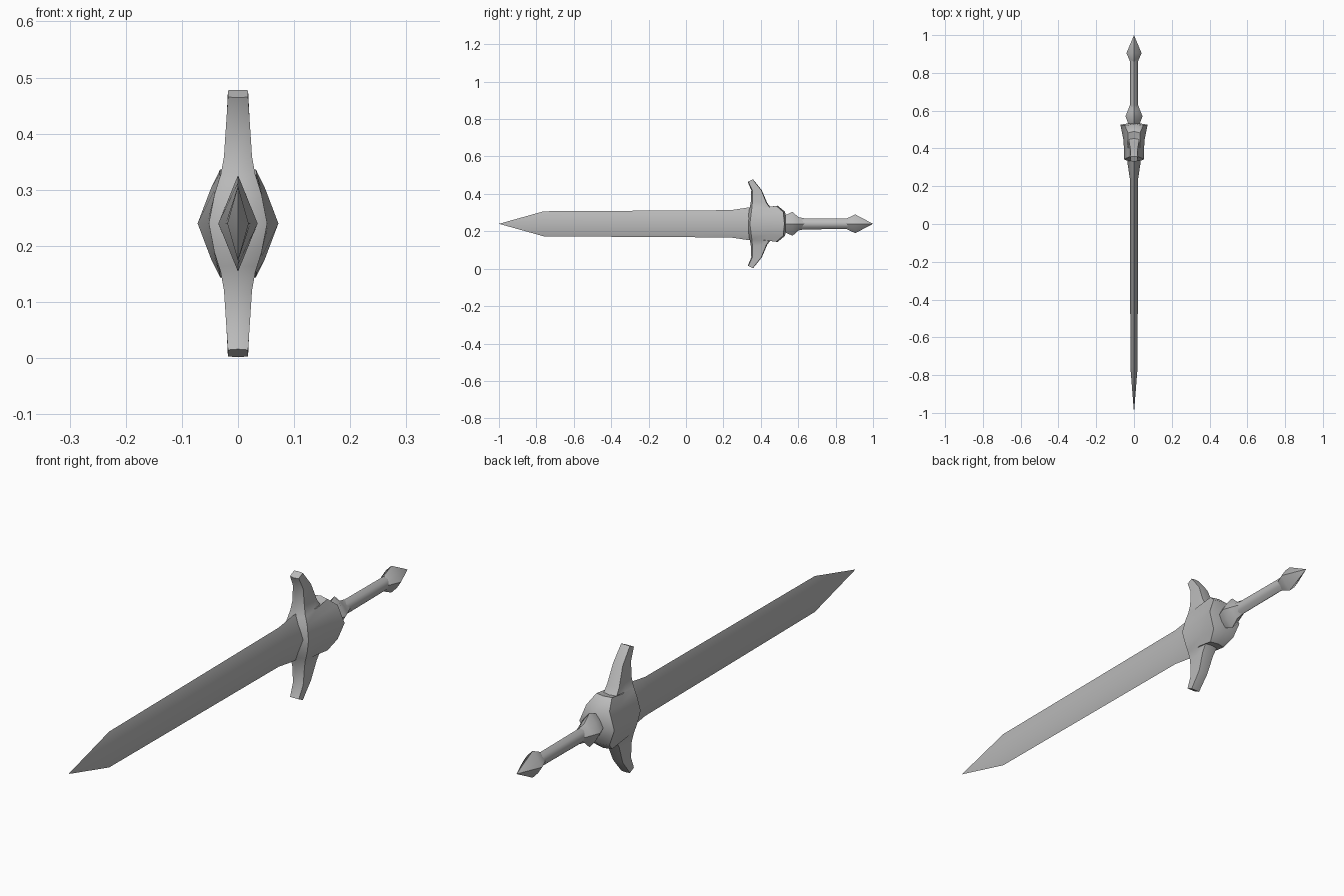
import bpy, bmesh, math
from mathutils import Vector

AXIS_Z = 0.24  # height of the sword's long axis

if "Cube" in bpy.data.objects:
    bpy.data.objects.remove(bpy.data.objects["Cube"], do_unlink=True)

steel = bpy.data.materials.new("plain_grey_steel")
steel.use_nodes = True
GREY = (0.5, 0.5, 0.5, 1)
steel.diffuse_color = GREY
steel.node_tree.nodes["Principled BSDF"].inputs["Base Color"].default_value = GREY


def loft(name, rings, smooth_angle):
    """Skin a list of equal-length closed rings, closing points and caps."""
    bm = bmesh.new()
    loops = [[bm.verts.new(Vector(p)) for p in ring] for ring in rings]
    n = len(loops[0])
    for a, b in zip(loops, loops[1:]):
        for i in range(n):
            j = (i + 1) % n
            bm.faces.new((a[i], a[j], b[j], b[i]))
    bm.faces.new(loops[0])
    bm.faces.new(loops[-1])
    bmesh.ops.remove_doubles(bm, verts=bm.verts, dist=0.0005)
    bmesh.ops.recalc_face_normals(bm, faces=bm.faces)
    mesh = bpy.data.meshes.new(name)
    bm.to_mesh(mesh)
    bm.free()
    mesh.materials.append(steel)
    obj = bpy.data.objects.new(name, mesh)
    bpy.context.collection.objects.link(obj)
    bpy.ops.object.select_all(action='DESELECT')
    obj.select_set(True)
    bpy.context.view_layer.objects.active = obj
    bpy.ops.object.shade_smooth_by_angle(angle=math.radians(smooth_angle))
    return obj


def long_ring(y, hx, hz, shoulder=None):
    """Diamond section across the long axis; shoulder adds diagonal points."""
    points = []
    for sx, sz in ((1, 1), (-1, 1), (-1, -1), (1, -1)):
        corner = (sx * hx, y, AXIS_Z) if sx == sz else (0, y, AXIS_Z + sz * hz)
        points.append(corner)
        if shoulder:
            points.append((sx * hx * shoulder, y, AXIS_Z + sz * hz * shoulder))
    return points


# Blade: diamond section, pointed tip, flared root
blade = [(-1, 0, 0), (-0.76, 0.019, 0.067), (0.24, 0.022, 0.073),
         (0.325, 0.035, 0.086), (0.36, 0.035, 0.086)]
loft("blade", [long_ring(*s) for s in blade], 50)

# Handle: collar, grip and pointed pommel
collar = [(0.50, 0.028, 0.035), (0.53, 0.03, 0.046), (0.57, 0.045, 0.064),
          (0.60, 0.033, 0.036), (0.63, 0.022, 0.03)]
loft("collar", [long_ring(*s, 0.55) for s in collar], 50)

grip = [(0.59, 0.022, 0.03), (0.88, 0.021, 0.028)]
loft("grip", [long_ring(*s, 0.62) for s in grip], 60)

pommel = [(0.86, 0.021, 0.029), (0.905, 0.04, 0.05), (1, 0, 0)]
loft("pommel", [long_ring(*s, 0.55) for s in pommel], 50)


def guard_ring(side, h_front, y_front, h_back, y_back, x_front, x_back):
    """Section of the guard, running from its front ridge round to its back."""
    span = y_back - y_front

    def at(t, x):
        return (x, y_front + t * span,
                AXIS_Z + side * (h_front + t * (h_back - h_front)))
    half = [(0.1, x_front), (0.55, x_front + 0.15 * (x_back - x_front)),
            (0.95, x_back)]
    return ([at(0, 0)] + [at(t, x) for t, x in half] + [at(1, 0)]
            + [at(t, -x) for t, x in reversed(half)])


# Guard: heavy middle block narrowing into two swept wings
guard = [(0, 0.32, 0, 0.537, 0.052, 0.072),
         (0.05, 0.328, 0.064, 0.53, 0.042, 0.048),
         (0.075, 0.336, 0.097, 0.49, 0.034, 0.032),
         (0.086, 0.341, 0.087, 0.453, 0.031, 0.027),
         (0.12, 0.347, 0.112, 0.434, 0.025, 0.025),
         (0.18, 0.349, 0.18, 0.405, 0.021, 0.02),
         (0.224, 0.33, 0.238, 0.358, 0.018, 0.018)]
lower = [guard_ring(-1, *s) for s in reversed(guard[1:])]
upper = [guard_ring(1, *s) for s in guard]
loft("guard", lower + upper, 50)
